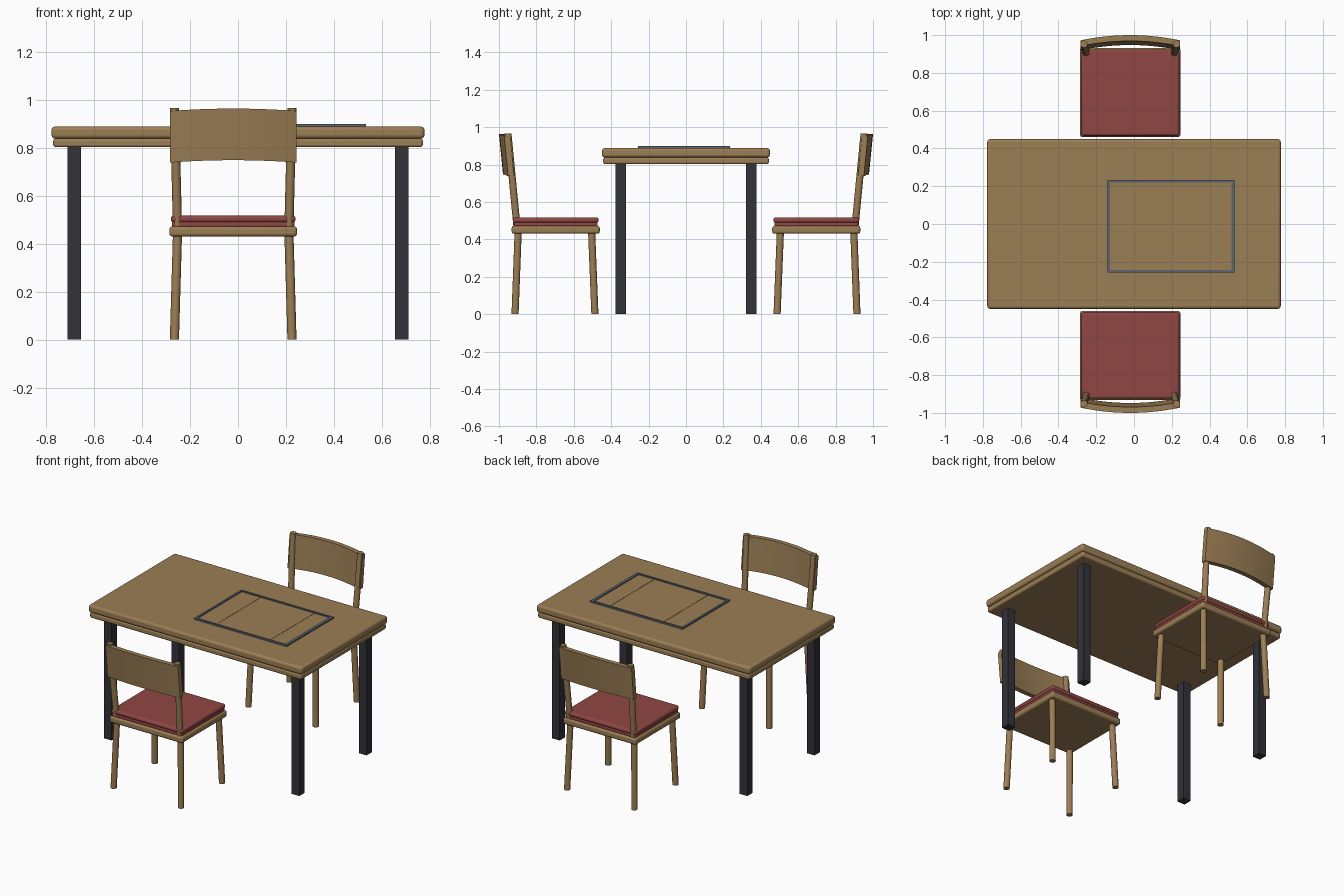
import bpy
import bmesh
from mathutils import Vector

cube = bpy.data.objects.get("Cube")
if cube:
    bpy.data.objects.remove(cube, do_unlink=True)


def material(name, rgb):
    mat = bpy.data.materials.new(name)
    mat.use_nodes = True
    mat.diffuse_color = (*rgb, 1)
    mat.node_tree.nodes["Principled BSDF"].inputs["Base Color"].default_value = (*rgb, 1)
    return mat


WOOD = material("oak wood", (0.33, 0.21, 0.09))
RED = material("red upholstery", (0.28, 0.063, 0.057))
BLACK = material("black metal", (0.032, 0.032, 0.042))
STEEL = material("grey steel", (0.105, 0.13, 0.165))


def finish(name, bm, mat, smooth=False, bevel=0):
    bmesh.ops.recalc_face_normals(bm, faces=bm.faces)
    mesh = bpy.data.meshes.new(name)
    bm.to_mesh(mesh)
    bm.free()
    mesh.materials.append(mat)
    obj = bpy.data.objects.new(name, mesh)
    bpy.context.collection.objects.link(obj)
    if bevel:
        mod = obj.modifiers.new("soft edges", "BEVEL")
        mod.width, mod.segments = bevel, 3
    if smooth or bevel:
        bpy.ops.object.select_all(action="DESELECT")
        obj.select_set(True)
        bpy.context.view_layer.objects.active = obj
        bpy.ops.object.shade_smooth_by_angle(angle=0.7)
    return obj


def box(name, xs, ys, zs, mat, bevel=0):
    bm = bmesh.new()
    bmesh.ops.create_cube(bm, size=1)
    for v in bm.verts:
        v.co = [sum(r) / 2 + c * abs(r[1] - r[0]) for c, r in zip(v.co, (xs, ys, zs))]
    return finish(name, bm, mat, bevel=bevel)


def rod(name, start, end, radius, mat):
    """Round bar with level ends, running between two points."""
    bm = bmesh.new()
    bmesh.ops.create_cone(bm, cap_ends=True, segments=16,
                          radius1=radius, radius2=radius, depth=1)
    start, end = Vector(start), Vector(end)
    for v in bm.verts:
        centre = start.lerp(end, v.co.z + 0.5)
        v.co = centre + Vector((v.co.x, v.co.y, 0))
    return finish(name, bm, mat, smooth=True)


# Table: two stacked slabs on square legs
box("table_top", (-0.777, 0.777), (-0.449, 0.449), (0.838, 0.888), WOOD, 0.014)
box("table_lower_slab", (-0.77, 0.77), (-0.443, 0.443), (0.802, 0.838), WOOD, 0.01)
for sx in (-1, 1):
    for sy in (-1, 1):
        box("table_leg", (sx * 0.655, sx * 0.71), (sy * 0.322, sy * 0.377),
            (0, 0.805), BLACK)

# Framed inlay with three panels
L, R, F, B = -0.14, 0.533, -0.256, 0.234
inlay_z = (0.885, 0.898)
box("inlay_frame_front", (L, R), (F, F + 0.013), inlay_z, STEEL)
box("inlay_frame_back", (L, R), (B - 0.013, B), inlay_z, STEEL)
box("inlay_frame_left", (L, L + 0.013), (F, B), inlay_z, STEEL)
box("inlay_frame_right", (R - 0.018, R), (F, B), inlay_z, STEEL)
for x0, x1 in ((L + 0.013, 0.01), (0.012, 0.40), (0.402, R - 0.018)):
    box("inlay_panel", (x0, x1), (F + 0.013, B - 0.013), (0.885, 0.891), WOOD)


# Chairs: s is the side of the table the chair stands on
CX = -0.02


def backrest(s):
    """Board bowed in plan, arched along its edges and leaning outward."""
    bm = bmesh.new()
    steps, half, rows = 16, 0.264, []
    for i in range(steps + 1):
        t = 2 * i / steps - 1
        bow = 1 - t * t
        ring = []
        for z, depth in ((0.738, 0), (0.738, 1), (0.953, 1), (0.953, 0)):
            y = 0.941 + 0.031 * depth + 0.028 * bow + 0.1 * (z - 0.953)
            ring.append(bm.verts.new((CX + half * t, s * y, z + 0.01 * bow)))
        rows.append(ring)
    for a, b in zip(rows, rows[1:]):
        for k in range(4):
            n = (k + 1) % 4
            bm.faces.new((a[k], a[n], b[n], b[k]))
    bm.faces.new(rows[0])
    bm.faces.new(rows[-1])
    finish("chair_backrest", bm, WOOD, smooth=True)


def chair(s):
    box("chair_seat_frame", (CX - 0.266, CX + 0.266), (s * 0.461, s * 0.932),
        (0.43, 0.472), WOOD, 0.012)
    box("chair_cushion_base", (CX - 0.255, CX + 0.255), (s * 0.472, s * 0.921),
        (0.47, 0.492), RED, 0.006)
    box("chair_cushion", (CX - 0.26, CX + 0.26), (s * 0.467, s * 0.925),
        (0.488, 0.517), RED, 0.013)
    for side in (-1, 1):
        x_foot, x_top = CX + side * 0.245, CX + side * 0.232
        rod("chair_front_leg", (x_foot, s * 0.487, 0), (x_top, s * 0.505, 0.45),
            0.019, WOOD)
        rod("chair_back_leg", (x_foot, s * 0.914, 0), (x_top, s * 0.897, 0.45),
            0.019, WOOD)
        rod("chair_back_post", (x_top, s * 0.903, 0.46), (x_foot, s * 0.952, 0.965),
            0.019, WOOD)
    backrest(s)


for s in (-1, 1):
    chair(s)
